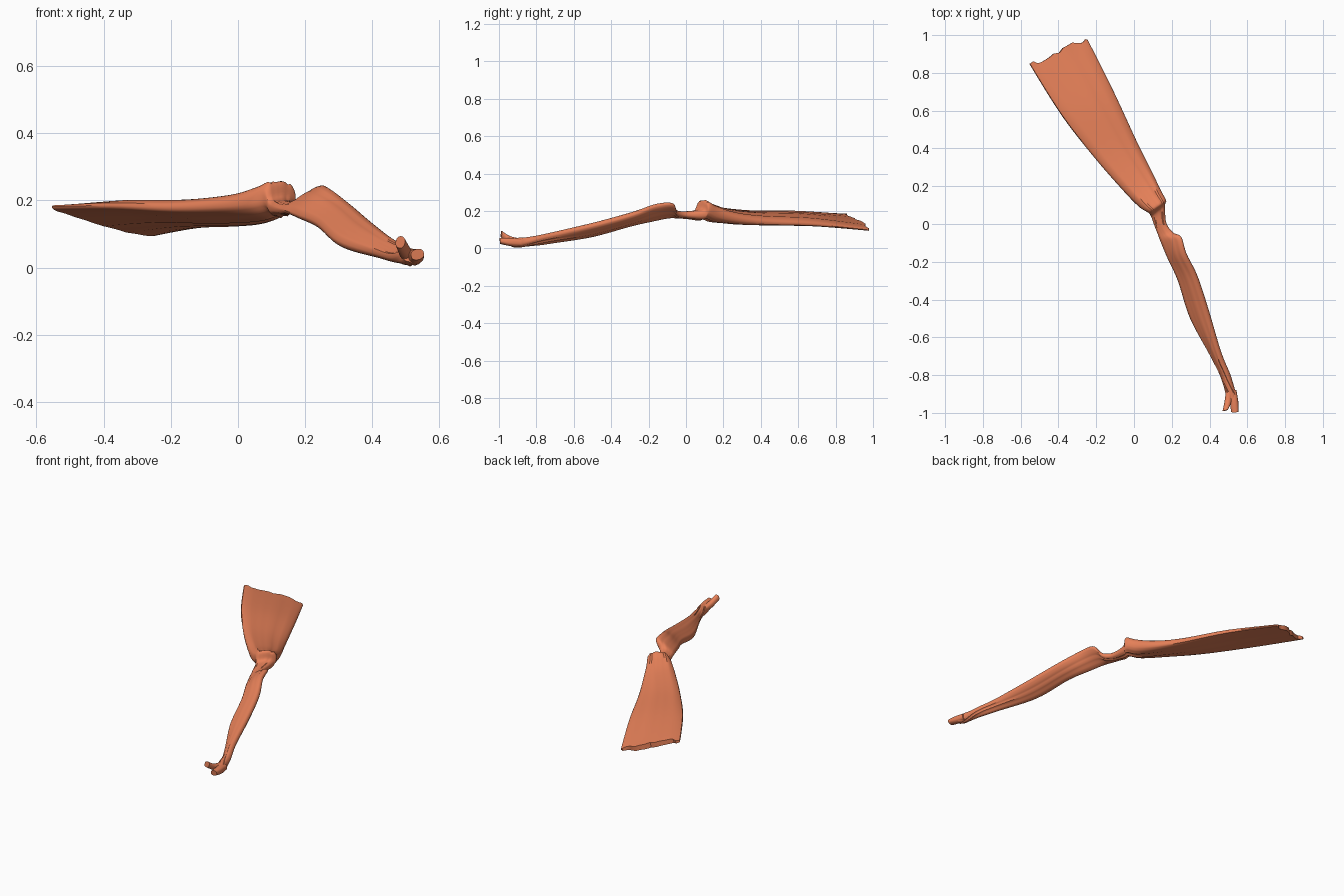
import bpy, bmesh, math, random
from mathutils import Vector

if "Cube" in bpy.data.objects:
    bpy.data.objects.remove(bpy.data.objects["Cube"])

random.seed(4)
mat = bpy.data.materials.new("orange_bone")
mat.diffuse_color = (0.80, 0.22, 0.10, 1)
mat.use_nodes = True
mat.node_tree.nodes["Principled BSDF"].inputs["Base Color"].default_value = mat.diffuse_color
AXIS = Vector((-0.42, 0.9, 0))
N = 36


def catmull(rows, steps):
    """Smoothly resample a short list of section rows."""
    out = []
    for i in range(len(rows) - 1):
        p = [rows[max(0, min(len(rows) - 1, i + k))] for k in (-1, 0, 1, 2)]
        for s in range(steps):
            t = s / steps
            out.append([0.5 * (2 * b + (c - a) * t + (2 * a - 5 * b + 4 * c - d) * t * t
                               + (3 * b - a - 3 * c + d) * t ** 3) for a, b, c, d in zip(*p)])
    out.append(list(rows[-1]))
    return out


def loft(name, rows, steps=6, ragged=0.0, streak=0.0):
    """Skin flattened sections: left edge xyz, right edge xyz, rise above, depth below."""
    bm = bmesh.new()
    rings = []
    jag = [random.uniform(-ragged, ragged) for _ in range(N // 2 + 1)]
    grain = [random.uniform(-streak, streak) for _ in range(N)]
    for j, r in enumerate(catmull(rows, steps)):
        left, right = Vector(r[:3]), Vector(r[3:6])
        mid, half = (left + right) / 2, (right - left) / 2
        nrm = half.cross(AXIS).normalized()
        ring = []
        for k in range(N):
            a = 2 * math.pi * k / N
            u, w = math.cos(a), math.sin(a)
            h = (r[6] if w > 0 else r[7]) * math.copysign(abs(w) ** 0.75, w)
            h *= 1 + grain[k]
            p = mid + half * u + nrm * h
            if j == 0:
                p += AXIS * jag[min(k, N - k)]
            ring.append(bm.verts.new(p))
        rings.append(ring)
    for a, b in zip(rings, rings[1:]):
        for k in range(N):
            bm.faces.new((a[k], a[(k + 1) % N], b[(k + 1) % N], b[k]))
    # end caps as strips across the section
    for ring in (rings[0], rings[-1]):
        for k in range(N // 2):
            q = [ring[k], ring[k + 1], ring[(N - k - 1) % N], ring[(N - k) % N]]
            bm.faces.new(list(dict.fromkeys(q)))
    bmesh.ops.recalc_face_normals(bm, faces=bm.faces)
    me = bpy.data.meshes.new(name)
    bm.to_mesh(me)
    bm.free()
    ob = bpy.data.objects.new(name, me)
    bpy.context.collection.objects.link(ob)
    me.materials.append(mat)
    bpy.ops.object.select_all(action='DESELECT')
    ob.select_set(True)
    bpy.context.view_layer.objects.active = ob
    bpy.ops.object.shade_smooth_by_angle(angle=math.radians(40))
    return ob


# broad tilted blade, notched neck and twisted shank in one skin
loft("bone_body", [
    (-.55, .84, .182, -.25, .985, .098, .015, .016),
    (-.38, .57, .185, -.107, .70, .125, .030, .020),
    (-.20, .34, .180, .018, .43, .135, .035, .025),
    (-.05, .17, .190, .09, .285, .150, .040, .035),
    (.03, .09, .205, .14, .18, .180, .045, .050),
    (.075, .06, .215, .17, .125, .208, .045, .055),
    (.09, .04, .185, .165, .10, .185, .025, .035),
    (.105, .00, .175, .17, .01, .180, .020, .020),
    (.125, -.05, .17, .205, -.045, .195, .015, .020),
    (.145, -.10, .165, .248, -.07, .238, .015, .020),
    (.18, -.18, .150, .275, -.16, .232, .020, .025),
    (.235, -.30, .125, .335, -.28, .185, .025, .025),
    (.30, -.50, .070, .40, -.48, .130, .025, .025),
    (.41, -.70, .035, .46, -.69, .085, .020, .022),
    (.46, -.80, .022, .505, -.80, .060, .020, .022),
    (.485, -.90, .032, .542, -.90, .028, .026, .025),
    (.492, -.94, .038, .548, -.94, .030, .020, .020),
], ragged=0.014, streak=0.10)

# forked tip: a raised prong and a low blunt one
loft("raised_prong", [
    (.487, -.88, .035, .525, -.88, .035, .018, .018),
    (.480, -.94, .050, .515, -.94, .042, .018, .018),
    (.470, -.99, .080, .496, -.985, .072, .018, .018),
], steps=4)
loft("low_prong", [
    (.500, -.88, .030, .542, -.88, .030, .020, .020),
    (.508, -.94, .032, .552, -.94, .036, .022, .022),
    (.515, -.995, .034, .553, -.995, .045, .016, .016),
], steps=4)
